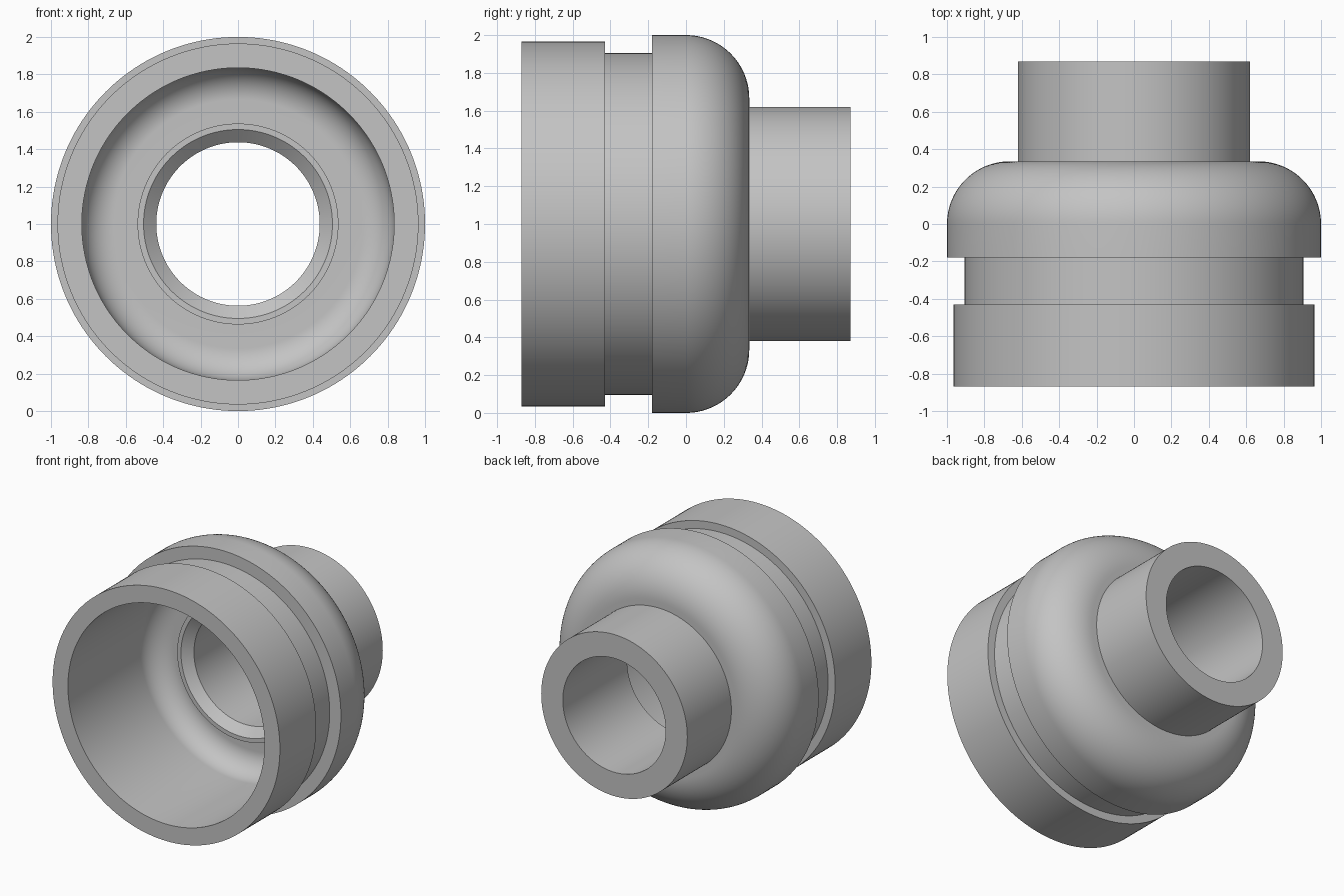
import bpy, bmesh
from math import pi, sin, cos, radians
from mathutils import Vector, Matrix

cube = bpy.data.objects.get("Cube")
if cube:
    bpy.data.objects.remove(cube, do_unlink=True)

# Single plain grey finish
grey = bpy.data.materials.new("plain_grey")
grey.use_nodes = True
colour = (0.55, 0.55, 0.55, 1)
grey.diffuse_color = colour
grey.node_tree.nodes["Principled BSDF"].inputs["Base Color"].default_value = colour


def shoulder(centre_r, radius, steps=24):
    """Quarter round from the outer wall to the back wall, as (radius, y)."""
    return [(centre_r + radius * cos(a), radius * sin(a))
            for a in (i * pi / 2 / steps for i in range(steps + 1))]


def lathe(name, profile, segments=160):
    """Revolve a closed (radius, y) profile around the lengthwise axis."""
    bm = bmesh.new()
    verts = [bm.verts.new((r, y, 0)) for r, y in profile]
    edges = [bm.edges.new((v, verts[i - 1])) for i, v in enumerate(verts)]
    bmesh.ops.spin(bm, geom=verts + edges, cent=(0, 0, 0), axis=(0, 1, 0),
                   angle=2 * pi, steps=segments, use_merge=True)
    bmesh.ops.remove_doubles(bm, verts=bm.verts, dist=0.0001)
    bmesh.ops.recalc_face_normals(bm, faces=bm.faces)
    bmesh.ops.transform(bm, matrix=Matrix.Translation(Vector((0, 0, 1))), verts=bm.verts)
    mesh = bpy.data.meshes.new(name)
    bm.to_mesh(mesh)
    bm.free()
    mesh.materials.append(grey)
    obj = bpy.data.objects.new(name, mesh)
    bpy.context.collection.objects.link(obj)
    bpy.ops.object.select_all(action="DESELECT")
    obj.select_set(True)
    bpy.context.view_layer.objects.active = obj
    bpy.ops.object.shade_smooth_by_angle(angle=radians(30))
    return obj


# Front socket and groove
socket = [(0.835, -0.87), (0.965, -0.87), (0.965, -0.43), (0.905, -0.43),
          (0.905, -0.18), (1.0, -0.18)]
# Rear spigot, bore with chamfered inner lip
spigot = [(0.62, 0.335), (0.62, 0.87), (0.437, 0.87), (0.437, 0.09),
          (0.505, 0.03), (0.537, 0.03), (0.537, 0.17)]
outer_dome = shoulder(0.665, 0.335)
inner_dome = shoulder(0.665, 0.17)[::-1]

lathe("reducer_coupling", socket + outer_dome + spigot + inner_dome)
